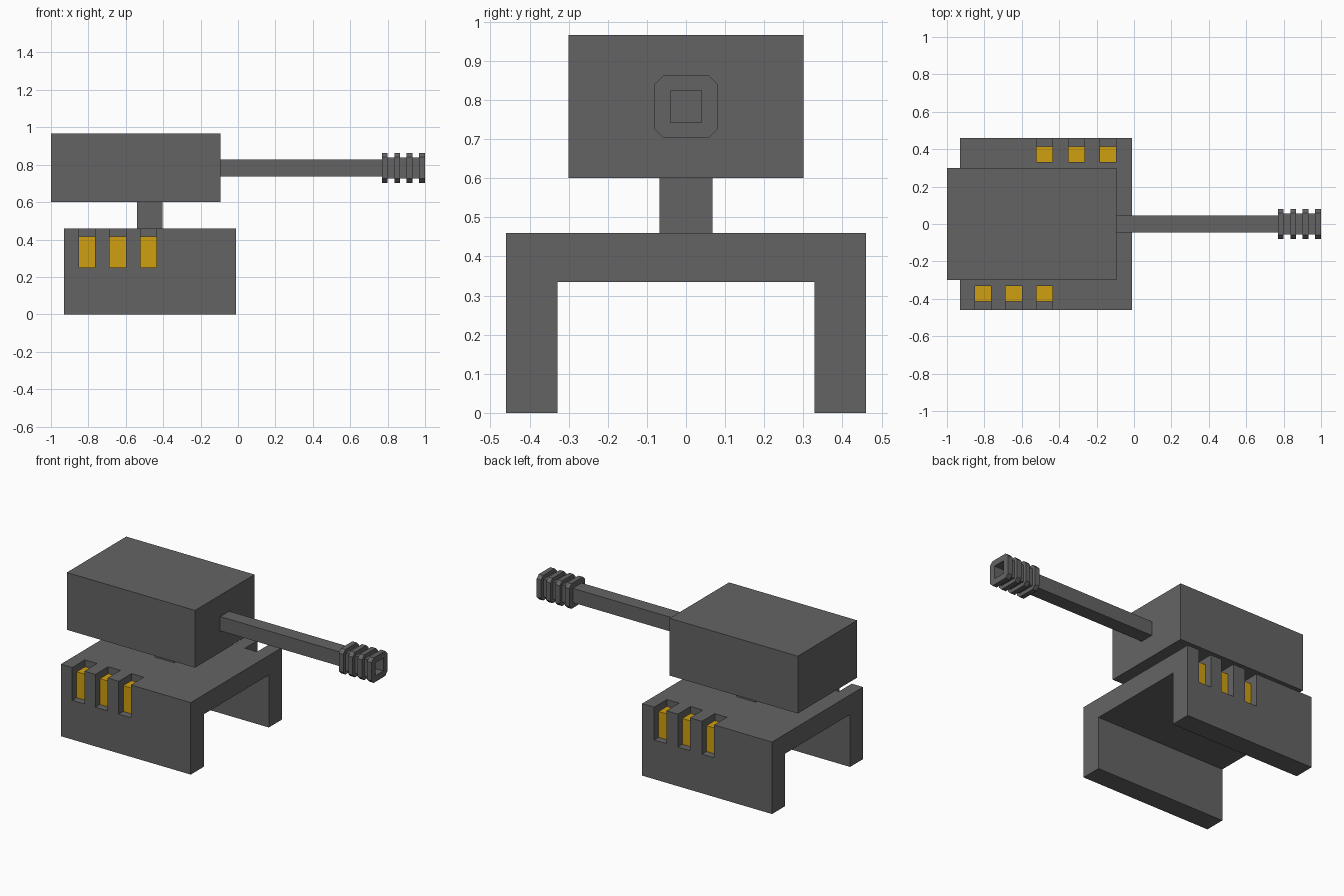
import bpy, bmesh

if "Cube" in bpy.data.objects:
    bpy.data.objects.remove(bpy.data.objects["Cube"])


def material(name, rgb):
    m = bpy.data.materials.new(name)
    m.diffuse_color = (*rgb, 1)
    m.use_nodes = True
    m.node_tree.nodes["Principled BSDF"].inputs["Base Color"].default_value = m.diffuse_color
    return m


GREY = material("dark grey", (0.127, 0.127, 0.127))
YELLOW = material("amber", (0.63, 0.35, 0.005))


def prism(name, profile, x0, x1, mat=GREY):
    """Extrude a (y, z) outline along x."""
    bm = bmesh.new()
    face = bm.faces.new([bm.verts.new((x0, y, z)) for y, z in profile])
    ext = bmesh.ops.extrude_face_region(bm, geom=[face])
    moved = [v for v in ext["geom"] if isinstance(v, bmesh.types.BMVert)]
    bmesh.ops.translate(bm, verts=moved, vec=(x1 - x0, 0, 0))
    bmesh.ops.recalc_face_normals(bm, faces=bm.faces)
    me = bpy.data.meshes.new(name)
    bm.to_mesh(me)
    bm.free()
    me.materials.append(mat)
    ob = bpy.data.objects.new(name, me)
    bpy.context.collection.objects.link(ob)
    return ob


def box(name, x0, x1, y0, y1, z0, z1, mat=GREY):
    return prism(name, [(y0, z0), (y1, z0), (y1, z1), (y0, z1)], x0, x1, mat)


def boolean(target, tools, operation):
    """Apply booleans and remove the tools."""
    for tool in tools:
        mod = target.modifiers.new("bool", 'BOOLEAN')
        mod.object, mod.operation, mod.solver = tool, operation, 'EXACT'
        bpy.context.view_layer.objects.active = target
        bpy.ops.object.modifier_apply(modifier=mod.name)
        bpy.data.objects.remove(tool)


# arch-shaped base
base = prism("base", [(-.46, 0), (-.328, 0), (-.328, .335), (.328, .335),
                      (.328, 0), (.46, 0), (.46, .46), (-.46, .46)], -.93, -.012)

# notches in the base with amber blocks set back inside them
W = 0.043
cutters = []
for side, centres in ((-1, (-.807, -.643, -.478)), (1, (-.478, -.307, -.14))):
    for i, x in enumerate(centres):
        y_in, y_block, y_out = side * .331, side * .414, side * .5
        cutters.append(box("notch_cutter", x - W, x + W,
                           min(y_in, y_out), max(y_in, y_out), .25, .5))
        label = "front" if side < 0 else "back"
        box(f"{label}_light_{i + 1}", x - W, x + W,
            min(y_in, y_block), max(y_in, y_block), .25, .415, YELLOW)
boolean(base, cutters, 'DIFFERENCE')

# neck and turret body
box("neck", -.54, -.403, -.068, .068, .46, .6)
box("turret_body", -1, -.094, -.3, .3, .6, .966)

# barrel
ZC = 0.783
box("barrel", -.094, .77, -.045, .045, ZC - .045, ZC + .046)

# muzzle: square core with four chamfered rings and a square bore
muzzle = box("muzzle", .775, .985, -.056, .056, ZC - .056, ZC + .056)
A, B = 0.08, 0.058
octagon = [(A, -B), (A, B), (B, A), (-B, A), (-A, B), (-A, -B), (-B, -A), (B, -A)]
octagon = [(y, z + ZC) for y, z in octagon]
rings = [prism("ring", octagon, x, x + .031) for x in (.769, .836, .902, .969)]
boolean(muzzle, rings, 'UNION')
bore = box("bore_cutter", .79, 1.1, -.04, .04, ZC - .041, ZC + .041)
boolean(muzzle, [bore], 'DIFFERENCE')
